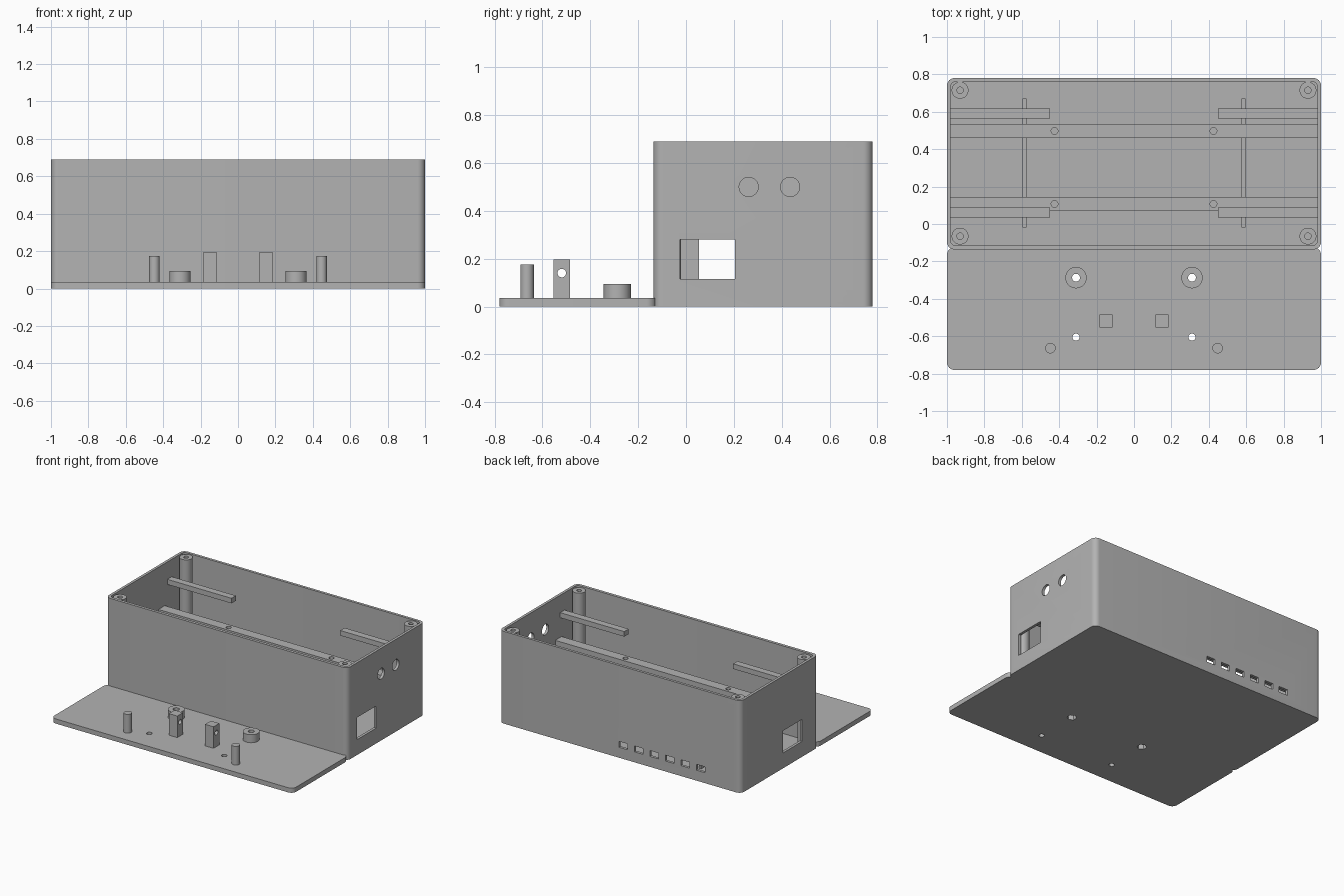
import bpy, bmesh, math
from mathutils import Matrix

if "Cube" in bpy.data.objects:
    bpy.data.objects.remove(bpy.data.objects["Cube"], do_unlink=True)

grey = bpy.data.materials.new("plain grey")
grey.use_nodes = True
colour = (0.45, 0.45, 0.45, 1)
grey.diffuse_color = colour
grey.node_tree.nodes["Principled BSDF"].inputs["Base Color"].default_value = colour


def finish(name, bm):
    mesh = bpy.data.meshes.new(name)
    bm.to_mesh(mesh)
    bm.free()
    ob = bpy.data.objects.new(name, mesh)
    bpy.context.collection.objects.link(ob)
    mesh.materials.append(grey)
    return ob


def block(name, x, y, z, radius=0):
    """Box from three (low, high) ranges, with optional rounded upright edges."""
    bm = bmesh.new()
    bmesh.ops.create_cube(bm, size=1)
    for v in bm.verts:
        v.co = [lo + (c + 0.5) * (hi - lo) for c, (lo, hi) in zip(v.co, (x, y, z))]
    if radius:
        upright = [e for e in bm.edges if abs(e.verts[0].co.z - e.verts[1].co.z) > 1e-4]
        bmesh.ops.bevel(bm, geom=upright, offset=radius, segments=8,
                        profile=0.5, affect='EDGES')
    return finish(name, bm)


def rod(name, centre, radius, length, along_x=False, sides=32):
    """Cylinder about a centre point, upright unless along_x."""
    bm = bmesh.new()
    turn = Matrix.Rotation(math.pi / 2, 4, 'Y') if along_x else Matrix()
    bmesh.ops.create_cone(bm, cap_ends=True, segments=sides, radius1=radius,
                          radius2=radius, depth=length,
                          matrix=Matrix.Translation(centre) @ turn)
    return finish(name, bm)


def post(name, x, y, low, high, radius, sides=32):
    return rod(name, (x, y, (low + high) / 2), radius, high - low, sides=sides)


def cut(target, *cutters):
    for cutter in cutters:
        cutter.hide_render = True
        mod = target.modifiers.new("cut", 'BOOLEAN')
        mod.operation = 'DIFFERENCE'
        mod.solver = 'EXACT'
        mod.object = cutter
        bpy.context.view_layer.objects.active = target
        bpy.ops.object.modifier_apply(modifier=mod.name)
        bpy.data.objects.remove(cutter, do_unlink=True)
    return target


FLOOR, TOP = 0.035, 0.69
parts = []

# Open case with a thin wall
case = block("case", (-1, 1), (-0.136, 0.78), (0, TOP), 0.04)
cut(case, block("cavity", (-0.98, 0.98), (-0.114, 0.76), (FLOOR, 1), 0.025))
# Side windows, staggered, and two round holes on the left wall
cut(case,
    block("window", (0.9, 1.1), (-0.025, 0.205), (0.115, 0.28)),
    block("window", (-1.1, -0.9), (0.055, 0.285), (0.115, 0.28)),
    rod("hole", (1, 0.262, 0.5), 0.04, 0.2, True),
    rod("hole", (1, 0.435, 0.5), 0.04, 0.2, True))
# Row of vents in the back wall
for i in range(6):
    x = -0.667 + i * 0.128
    cut(case, block("vent", (x - 0.036, x + 0.036), (0.7, 0.85), (0.078, 0.122)))
parts.append(case)

# Long drilled shelves
for name, y in (("back_shelf", 0.4975), ("front_shelf", 0.1075)):
    shelf = block(name, (-0.985, 0.985), (y - 0.0375, y + 0.0375), (0.335, 0.375))
    for x in (-0.425, 0.425):
        cut(shelf, post("screw_hole", x, y, 0.3, 0.4, 0.018))
    parts.append(shelf)

# Cover plate lying in front of the case
cover = block("cover", (-1, 1), (-0.78, -0.125), (0, FLOOR), 0.04)
parts.append(cover)

for side, s in (("left", 1), ("right", -1)):
    # Screw posts in the case corners
    for end, y in (("front", -0.065), ("back", 0.715)):
        p = post(f"{end}_{side}_corner_post", s * 0.93, y, 0.02, TOP - 0.008, 0.045)
        parts.append(cut(p, post("bore", s * 0.93, y, 0.4, 0.8, 0.017)))

    # Short upper bars and floor rib
    for end, y in (("front", 0.035), ("back", 0.565)):
        xs = sorted((s * 0.45, s * 0.985))
        parts.append(block(f"{end}_{side}_bar", xs, (y, y + 0.052), (0.522, 0.56)))
    xs = sorted((s * 0.575, s * 0.595))
    parts.append(block(f"{side}_floor_rib", xs, (-0.02, 0.67), (0.03, 0.1)))

    # Cover fittings: drilled boss, drilled square lug, peg
    x = s * 0.31
    boss = post(f"{side}_boss", x, -0.287, FLOOR, 0.095, 0.057)
    parts.append(cut(boss, post("bore", x, -0.287, 0, 0.2, 0.021)))
    cut(cover,
        post("nut_pocket", x, -0.287, -0.1, 0.1, 0.034, sides=6),
        post("small_hole", x, -0.605, -0.1, 0.1, 0.019))
    lug_x = sorted((s * 0.115, s * 0.185))
    lug = block(f"{side}_lug", lug_x, (-0.553, -0.485), (0.03, 0.196))
    parts.append(cut(lug, rod("cross_hole", (s * 0.15, -0.519, 0.14), 0.018, 0.2, True)))
    parts.append(post(f"{side}_peg", s * 0.447, -0.664, 0.03, 0.175, 0.028))

# Smooth the round surfaces and keep the edges crisp
bpy.ops.object.select_all(action='DESELECT')
for ob in parts:
    ob.select_set(True)
bpy.context.view_layer.objects.active = case
bpy.ops.object.shade_smooth_by_angle(angle=math.radians(30))
